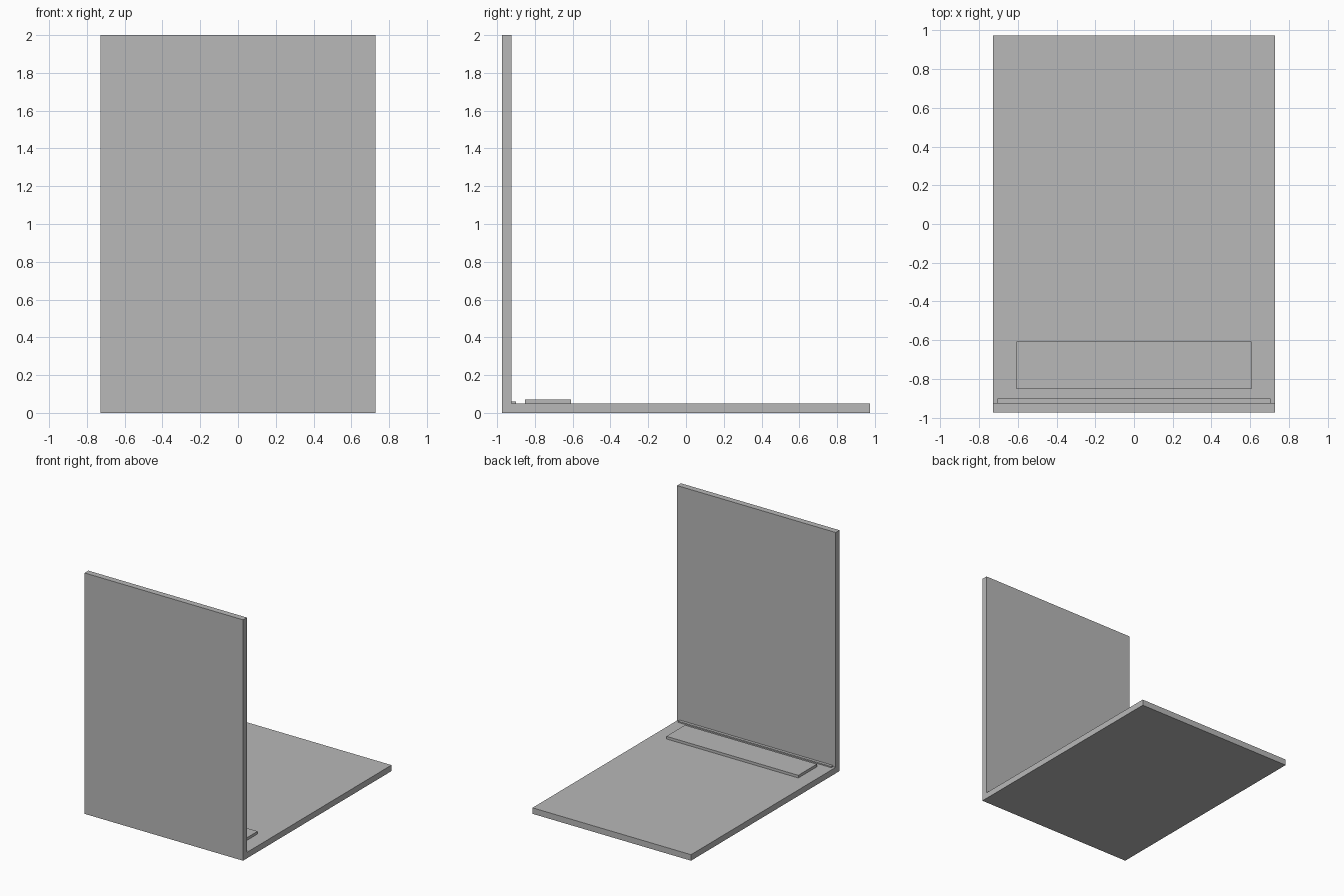
import bpy
import bmesh

if "Cube" in bpy.data.objects:
    bpy.data.objects.remove(bpy.data.objects["Cube"])

grey = bpy.data.materials.new("plain_grey")
grey.diffuse_color = (0.48, 0.48, 0.48, 1.0)
grey.use_nodes = True
grey.node_tree.nodes["Principled BSDF"].inputs["Base Color"].default_value = grey.diffuse_color


def extrude_x(name, profile, half_width):
    """Extrude a (y, z) outline along x, symmetric about x = 0."""
    bm = bmesh.new()
    face = bm.faces.new([bm.verts.new((-half_width, y, z)) for y, z in profile])
    result = bmesh.ops.extrude_face_region(bm, geom=[face])
    moved = [g for g in result["geom"] if isinstance(g, bmesh.types.BMVert)]
    bmesh.ops.translate(bm, verts=moved, vec=(2 * half_width, 0, 0))
    bmesh.ops.recalc_face_normals(bm, faces=bm.faces[:])
    mesh = bpy.data.meshes.new(name)
    bm.to_mesh(mesh)
    bm.free()
    mesh.materials.append(grey)
    obj = bpy.data.objects.new(name, mesh)
    bpy.context.collection.objects.link(obj)
    return obj


def rect(y0, y1, z0, z1):
    return [(y0, z0), (y1, z0), (y1, z1), (y0, z1)]


D, T = 0.974, 0.05  # half depth and slab thickness

# L-shaped body: floor slab and upright panel in one piece
extrude_x("floor_and_upright_panel",
          [(-D, 0), (D, 0), (D, T), (-D + T, T), (-D + T, 2), (-D, 2)], 0.728)

# Thin strip in the inside corner
extrude_x("corner_strip", rect(-D + T, -0.90, T, 0.06), 0.704)

# Raised pad on the floor
extrude_x("raised_pad", rect(-0.852, -0.608, T, 0.072), 0.606)
